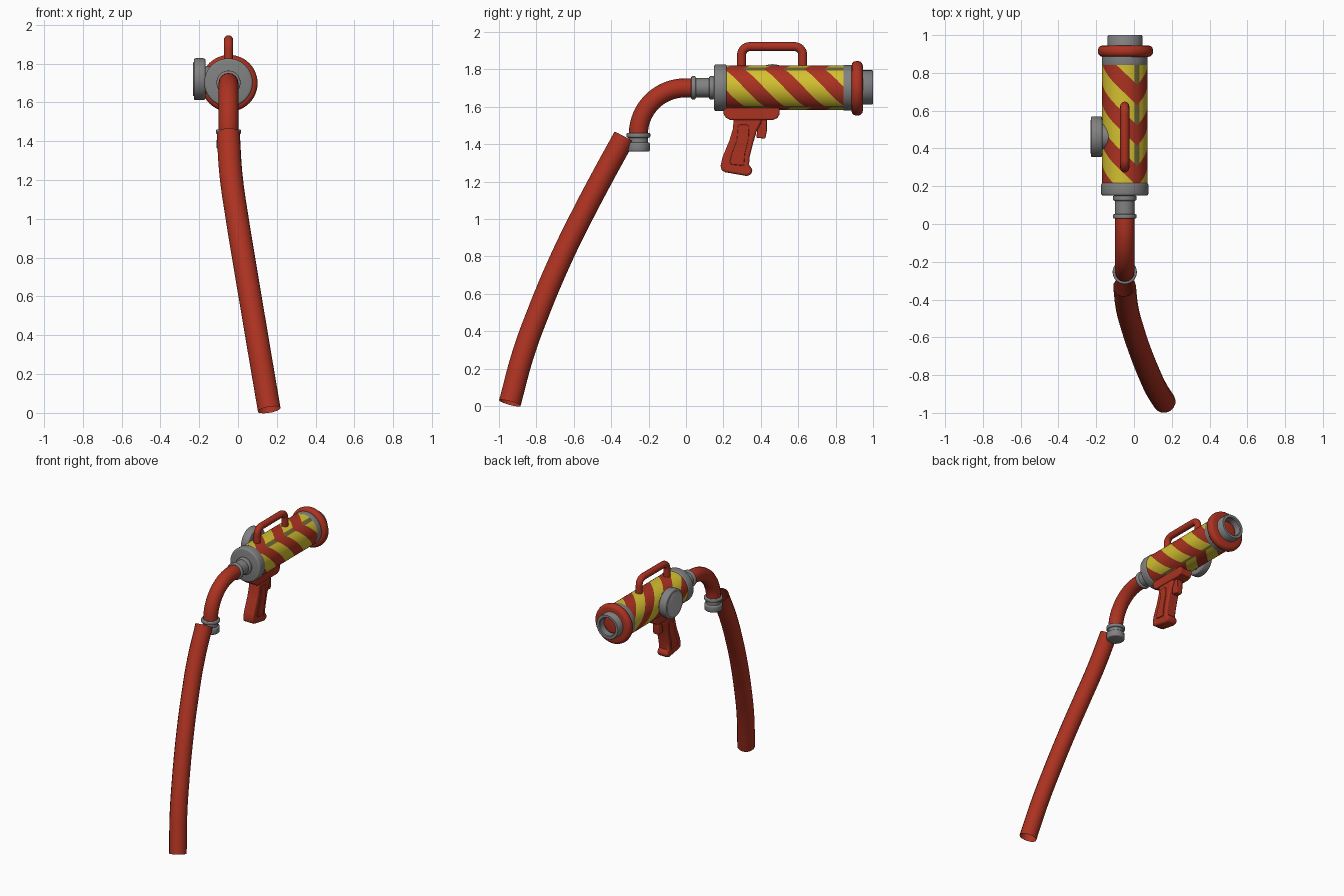
import bpy, bmesh, math
from mathutils import Vector

if "Cube" in bpy.data.objects:
    bpy.data.objects.remove(bpy.data.objects["Cube"])

CX, CZ = -0.049, 1.702      # barrel axis position
SEG = 48


def material(name, rgb):
    m = bpy.data.materials.new(name)
    m.diffuse_color = (*rgb, 1)
    m.use_nodes = True
    m.node_tree.nodes["Principled BSDF"].inputs["Base Color"].default_value = m.diffuse_color
    return m


RED = material("red", (0.41, 0.032, 0.015))
YELLOW = material("yellow", (0.66, 0.53, 0.03))
GREY = material("grey", (0.22, 0.22, 0.22))
LIGHT_GREY = material("light grey", (0.4, 0.4, 0.4))
OLIVE = material("olive", (0.16, 0.14, 0.035))


def finish(ob, angle=35):
    bpy.ops.object.select_all(action='DESELECT')
    ob.select_set(True)
    bpy.context.view_layer.objects.active = ob
    bpy.ops.object.shade_smooth_by_angle(angle=math.radians(angle))
    return ob


def from_bmesh(name, bm, *mats):
    bmesh.ops.recalc_face_normals(bm, faces=bm.faces)
    me = bpy.data.meshes.new(name)
    bm.to_mesh(me)
    bm.free()
    for m in mats:
        me.materials.append(m)
    ob = bpy.data.objects.new(name, me)
    bpy.context.collection.objects.link(ob)
    return ob


def lathe(name, profile, origin, axis, mat):
    """Revolve (radius, distance) points around an axis and cap both ends."""
    bm = bmesh.new()
    q = Vector(axis).to_track_quat('Z', 'Y')
    rings = []
    for r, d in profile:
        ring = []
        for i in range(SEG):
            a = 2 * math.pi * i / SEG
            ring.append(bm.verts.new(Vector(origin) + q @ Vector((r * math.cos(a), r * math.sin(a), d))))
        rings.append(ring)
    for a, b in zip(rings, rings[1:]):
        for i in range(SEG):
            j = (i + 1) % SEG
            bm.faces.new((a[i], a[j], b[j], b[i]))
    bm.faces.new(rings[0])
    bm.faces.new(rings[-1])
    return finish(from_bmesh(name, bm, mat))


def drum(r, a, b, bev):
    """Profile of a cylinder with rounded rims."""
    pts = []
    for k in range(4):
        t = k * math.pi / 6
        pts.append((r - bev + bev * math.sin(t), a + bev - bev * math.cos(t)))
    return pts + [(p, a + b - d) for p, d in reversed(pts)]


def tube(name, pts, r, mat, smooth_path=False, caps=True):
    cu = bpy.data.curves.new(name, 'CURVE')
    cu.dimensions = '3D'
    cu.bevel_depth = r
    cu.bevel_resolution = 6
    cu.use_fill_caps = caps
    cu.resolution_u = 8
    sp = cu.splines.new('BEZIER' if smooth_path else 'POLY')
    if smooth_path:
        sp.bezier_points.add(len(pts) - 1)
        for bp, p in zip(sp.bezier_points, pts):
            bp.co = p
            bp.handle_left_type = bp.handle_right_type = 'AUTO'
    else:
        sp.points.add(len(pts) - 1)
        for sp_pt, p in zip(sp.points, pts):
            sp_pt.co = (*p, 1)
    cu.materials.append(mat)
    ob = bpy.data.objects.new(name, cu)
    bpy.context.collection.objects.link(ob)
    bpy.ops.object.select_all(action='DESELECT')
    ob.select_set(True)
    bpy.context.view_layer.objects.active = ob
    bpy.ops.object.convert(target='MESH')
    return finish(bpy.context.view_layer.objects.active, 45)


def arc(cy, cz, r, a0, a1, n=8):
    """Points of an arc in the barrel's vertical plane."""
    out = []
    for i in range(n + 1):
        a = math.radians(a0 + (a1 - a0) * i / n)
        out.append((CX, cy + r * math.cos(a), cz + r * math.sin(a)))
    return out


def slab(name, outline, half, bevel, mat):
    """Extrude a (y, z) outline sideways, with rounded edges."""
    bm = bmesh.new()
    f = bm.faces.new([bm.verts.new((CX - half, y, z)) for y, z in outline])
    ext = bmesh.ops.extrude_face_region(bm, geom=[f])
    bmesh.ops.translate(bm, vec=(2 * half, 0, 0),
                        verts=[v for v in ext['geom'] if isinstance(v, bmesh.types.BMVert)])
    ob = from_bmesh(name, bm, mat)
    mod = ob.modifiers.new("round", 'BEVEL')
    mod.width = bevel
    mod.segments = 3
    mod.limit_method = 'ANGLE'
    mod.angle_limit = math.radians(50)
    return finish(ob)


# Striped barrel: sheared strips follow the diagonal bands, then the ends are trimmed
R, PITCH, K = 0.12, 0.2145, 0.112
SEAM = math.radians(57)
bm = bmesh.new()
start = 0.257 - PITCH / 4
grid = []
for i in range(SEG + 1):
    th = math.radians(-63) + 2 * math.pi * i / SEG
    shift = -K * th if th <= SEAM + 1e-4 else -K * SEAM + K * (th - SEAM)
    grid.append([bm.verts.new((CX + R * math.cos(th), start + n * PITCH / 2 + shift,
                               CZ + R * math.sin(th))) for n in range(-8, 14)])
for i, (a, b) in enumerate(zip(grid, grid[1:])):
    for n in range(len(a) - 1):
        f = bm.faces.new((a[n], a[n + 1], b[n + 1], b[n]))
        # worn olive dashes where the bands change direction
        worn = i in (0, 15, 16) and n % 2 == 0
        f.material_index = 2 if worn else n % 2
for y, side in ((0.21, -1), (0.85, 1)):
    bmesh.ops.bisect_plane(bm, geom=bm.verts[:] + bm.edges[:] + bm.faces[:], dist=1e-6,
                           plane_co=(0, y, 0), plane_no=(0, side, 0), clear_outer=True)
finish(from_bmesh("striped_barrel", bm, YELLOW, RED, OLIVE))

# Barrel end pieces
axis0, along = (CX, 0, CZ), (0, 1, 0)
lathe("rear_cap", drum(0.125, 0.15, 0.22, 0.012), axis0, along, GREY)
lathe("front_collar", drum(0.121, 0.84, 0.905, 0.004), axis0, along, GREY)
lathe("muzzle_ring", drum(0.146, 0.885, 0.945, 0.025), (-0.045, 0, 1.699), along, RED)
lathe("nozzle", [(0.092, 0.9), (0.092, 0.994), (0.088, 1.0), (0.07, 1.0),
                 (0.065, 0.994), (0.065, 0.93)], (CX + 0.002, 0, CZ + 0.002), along, GREY)
lathe("nozzle_core", drum(0.062, 0.92, 0.955, 0.012), axis0, along, RED)

# Ringed hose couplings
lathe("rear_coupling", drum(0.062, 0.028, 0.052, 0.006) + [(0.052, 0.054), (0.052, 0.122)]
      + drum(0.062, 0.124, 0.15, 0.006), axis0, along, GREY)
lathe("lower_coupling", drum(0.062, 1.36, 1.41, 0.01) + [(0.052, 1.412), (0.052, 1.434)]
      + drum(0.064, 1.436, 1.46, 0.006), (CX, -0.255, 0), (0, 0, 1), GREY)

# Side dial with its face plate and neck
lathe("side_dial", drum(0.108, 0.168, 0.228, 0.01), (0, 0.462, 1.72), (-1, 0, 0), GREY)
lathe("side_dial_face", [(0.088, 0.224), (0.088, 0.23), (0.086, 0.231)],
      (0, 0.462, 1.72), (-1, 0, 0), LIGHT_GREY)
lathe("side_dial_neck", [(0.07, 0.12), (0.07, 0.175)], (0, 0.462, 1.715), (-1, 0, 0), GREY)

# Hoses
tube("elbow_hose", [(CX, 0.05, 1.701)] + arc(-0.005, 1.451, 0.25, 90, 180, 20)
     + [(CX, -0.255, 1.40)], 0.051, RED)
tube("long_hose", [(-0.05, -0.33, 1.438), (-0.036, -0.447, 1.225), (-0.004, -0.565, 1.0),
                   (0.032, -0.672, 0.78), (0.079, -0.79, 0.5), (0.116, -0.87, 0.28),
                   (0.161, -0.942, 0.016)], 0.06, RED, True, False)

# Carry handle
tube("carry_handle", [(CX, 0.297, 1.79)] + arc(0.342, 1.877, 0.045, 180, 90)
     + arc(0.579, 1.877, 0.045, 90, 0) + [(CX, 0.624, 1.79)], 0.024, RED)

# Pistol grip, mount, trigger and raised side panels
slab("grip_mount", [(0.198, 1.61), (0.2, 1.565), (0.212, 1.543), (0.235, 1.53), (0.465, 1.53),
                    (0.488, 1.54), (0.5, 1.56), (0.5, 1.61)], 0.05, 0.008, RED)
slab("pistol_grip", [(0.257, 1.55), (0.25, 1.48), (0.232, 1.42), (0.195, 1.33), (0.185, 1.285),
                     (0.19, 1.262), (0.21, 1.25), (0.325, 1.23), (0.348, 1.238), (0.357, 1.262),
                     (0.337, 1.29), (0.34, 1.33), (0.36, 1.41), (0.378, 1.47), (0.40, 1.51),
                     (0.41, 1.55)], 0.043, 0.012, RED)
slab("trigger", [(0.36, 1.54), (0.382, 1.49), (0.376, 1.434), (0.424, 1.43), (0.432, 1.47),
                 (0.432, 1.54)], 0.025, 0.006, RED)
slab("grip_panels", [(0.278, 1.495), (0.29, 1.505), (0.325, 1.505), (0.338, 1.495), (0.335, 1.43),
                     (0.315, 1.35), (0.31, 1.285), (0.24, 1.292), (0.234, 1.305), (0.245, 1.35),
                     (0.272, 1.42)], 0.049, 0.004, RED)
